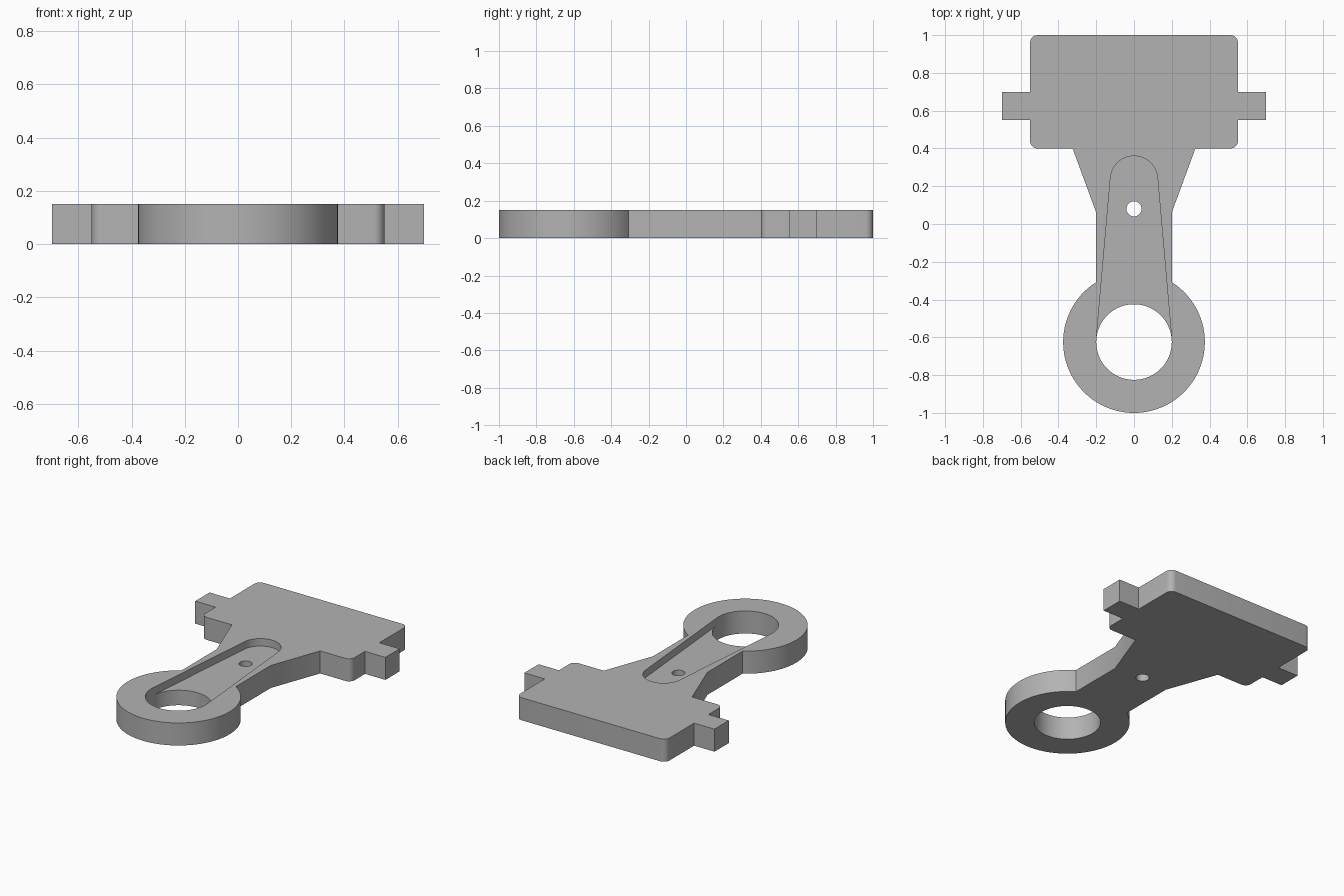
import bpy, bmesh
from math import sin, cos, pi, atan2, sqrt, asin

cube = bpy.data.objects.get("Cube")
if cube:
    bpy.data.objects.remove(cube, do_unlink=True)

THICK = 0.15
FLOOR = 0.10
RING_Y, RING_R, BORE_R = -0.625, 0.375, 0.2
NECK = 0.2

grey = bpy.data.materials.new("plain grey")
grey.use_nodes = True
colour = (0.45, 0.45, 0.45, 1)
grey.diffuse_color = colour
grey.node_tree.nodes["Principled BSDF"].inputs["Base Color"].default_value = colour


def arc(cx, cy, r, start, end, steps):
    return [(cx + r * cos(start + (end - start) * i / steps),
             cy + r * sin(start + (end - start) * i / steps)) for i in range(steps + 1)]


def prism(name, points, z0, z1):
    """Extrude a closed counter-clockwise outline between two heights."""
    bm = bmesh.new()
    face = bm.faces.new([bm.verts.new((x, y, z0)) for x, y in points])
    top = bmesh.ops.extrude_face_region(bm, geom=[face])["geom"]
    bmesh.ops.translate(bm, vec=(0, 0, z1 - z0),
                        verts=[g for g in top if isinstance(g, bmesh.types.BMVert)])
    bmesh.ops.recalc_face_normals(bm, faces=bm.faces)
    mesh = bpy.data.meshes.new(name)
    bm.to_mesh(mesh)
    bm.free()
    mesh.materials.append(grey)
    obj = bpy.data.objects.new(name, mesh)
    bpy.context.collection.objects.link(obj)
    return obj


# Right half of the outline: half ring, neck, flare, plate and side tab
join = atan2(sqrt(RING_R ** 2 - NECK ** 2), NECK)
half = arc(0, RING_Y, RING_R, -pi / 2, join, 48)
half += [(NECK, 0.06), (0.325, 0.4)]
half += arc(0.51, 0.44, 0.04, -pi / 2, 0, 8)
half += [(0.55, 0.55), (0.70, 0.55), (0.70, 0.70), (0.55, 0.70)]
half += arc(0.51, 0.96, 0.04, 0, pi / 2, 8)
outline = half + [(-x, y) for x, y in reversed(half[1:])]
body = prism("bracket_body", outline, 0, THICK)

# Cutters: large bore, pin hole and the tapered pocket that opens into the bore
bore = prism("bore_cutter", arc(0, RING_Y, BORE_R, 0, 2 * pi, 96)[:-1], -0.1, 0.3)
pin = prism("pin_hole_cutter", arc(0, 0.08, 0.04, 0, 2 * pi, 32)[:-1], -0.1, 0.3)
END_Y, END_R = 0.235, 0.125
tilt = asin((BORE_R - END_R) / (END_Y - RING_Y))
mouth = (BORE_R * cos(tilt), RING_Y + BORE_R * sin(tilt))
pocket_outline = [(-0.18, RING_Y), (0.18, RING_Y), mouth]
pocket_outline += arc(0, END_Y, END_R, tilt, pi - tilt, 32)
pocket_outline.append((-mouth[0], mouth[1]))
pocket = prism("pocket_cutter", pocket_outline, FLOOR, 0.3)

for cutter in (pocket, bore, pin):
    mod = body.modifiers.new(cutter.name, 'BOOLEAN')
    mod.operation = 'DIFFERENCE'
    mod.solver = 'EXACT'
    mod.object = cutter

# Apply the cuts, then drop the cutters
bpy.context.view_layer.update()
graph = bpy.context.evaluated_depsgraph_get()
cut_mesh = bpy.data.meshes.new_from_object(body.evaluated_get(graph))
body.modifiers.clear()
body.data = cut_mesh
for cutter in (pocket, bore, pin):
    bpy.data.objects.remove(cutter, do_unlink=True)

# Smooth round walls, crisp edges
bpy.ops.object.select_all(action='DESELECT')
body.select_set(True)
bpy.context.view_layer.objects.active = body
bpy.ops.object.shade_smooth_by_angle(angle=pi / 8)
